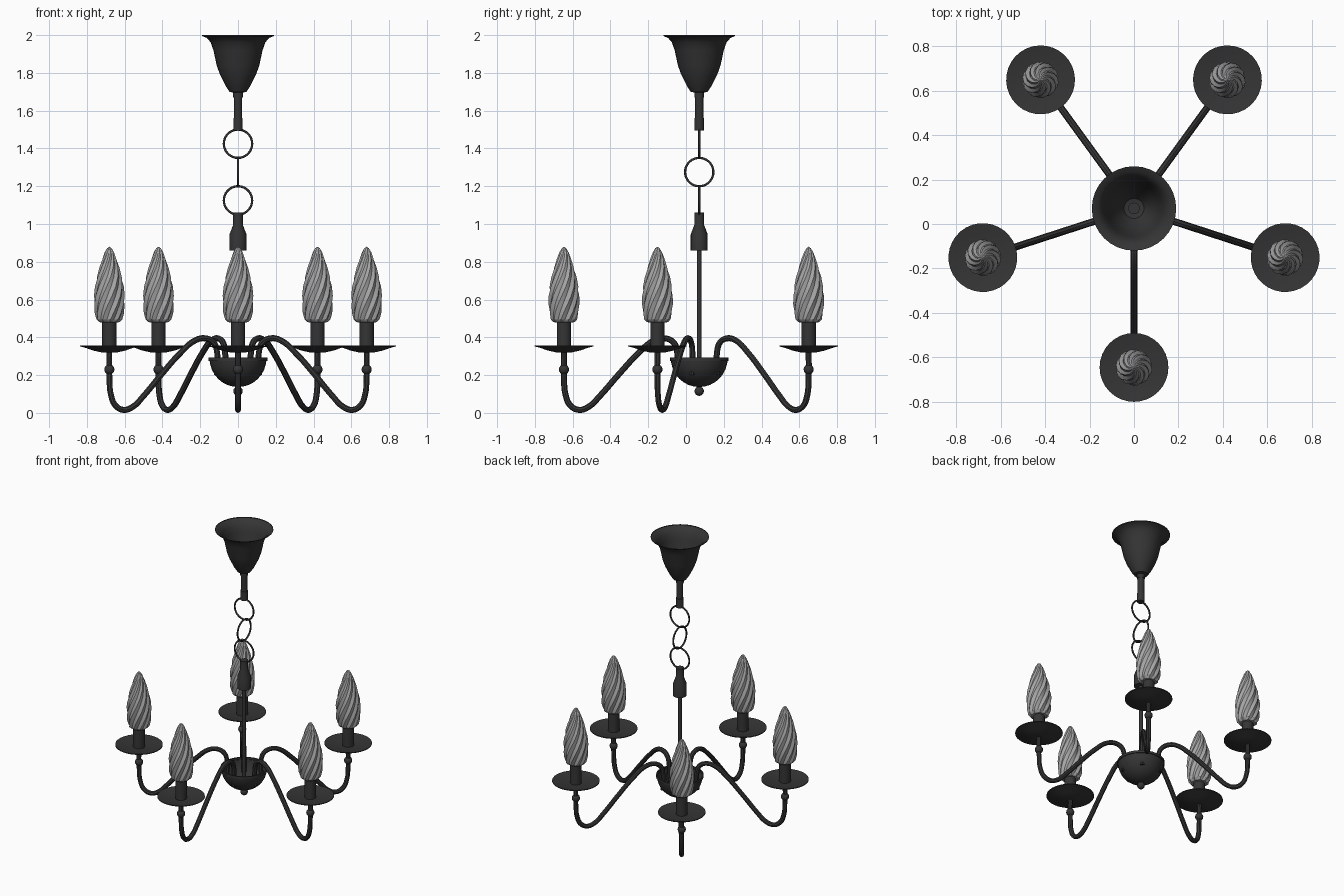
import bpy, bmesh, math
from mathutils import Matrix

if "Cube" in bpy.data.objects:
    bpy.data.objects.remove(bpy.data.objects["Cube"])

CY = 0.07      # y of the central axis
REACH = 0.716  # distance from the axis to each lamp


def material(name, c):
    m = bpy.data.materials.new(name)
    m.diffuse_color = (c, c, c, 1)
    m.use_nodes = True
    m.node_tree.nodes["Principled BSDF"].inputs["Base Color"].default_value = m.diffuse_color
    return m


metal = material("dark_metal", 0.035)
glass = material("grey_glass", 0.38)


def add(name, mesh, matrix, mat, angle=35):
    ob = bpy.data.objects.new(name, mesh)
    bpy.context.collection.objects.link(ob)
    ob.matrix_world = matrix
    if not mesh.materials:
        mesh.materials.append(mat)
        bpy.ops.object.select_all(action='DESELECT')
        ob.select_set(True)
        bpy.context.view_layer.objects.active = ob
        bpy.ops.object.shade_smooth_by_angle(angle=math.radians(angle))
    return ob


def lathe(name, profile, n=32, flutes=0, depth=0.0, twist=0.0):
    """Revolve (r, z) points from bottom to top; optional twisted flutes."""
    bm = bmesh.new()
    z0, z1 = profile[0][1], profile[-1][1]
    rings = []
    for r, z in profile:
        if r == 0:
            rings.append([bm.verts.new((0, 0, z))] * n)
            continue
        ring = []
        for i in range(n):
            a = math.tau * i / n
            k = 1 - depth * (0.5 - 0.5 * math.cos(flutes * a))
            b = a + twist * (z - z0) / (z1 - z0)
            ring.append(bm.verts.new((k * r * math.cos(b), k * r * math.sin(b), z)))
        rings.append(ring)
    for lo, hi in zip(rings, rings[1:]):
        for i in range(n):
            j = (i + 1) % n
            bm.faces.new(list(dict.fromkeys((lo[i], lo[j], hi[j], hi[i]))))
    me = bpy.data.meshes.new(name)
    bm.to_mesh(me)
    bm.free()
    return me


def ball(r, z, n=8):
    return [(r * math.sin(math.pi * i / n), z - r * math.cos(math.pi * i / n))
            for i in range(1, n)]


axis = Matrix.Translation((0, CY, 0))

# Open ceiling bell with its stem
add("ceiling_canopy", lathe("ceiling_canopy", [
    (0, 1.69), (0.045, 1.70), (0.065, 1.73), (0.095, 1.79), (0.113, 1.84), (0.13, 1.92),
    (0.145, 1.962), (0.165, 1.985), (0.19, 1.995), (0.19, 2.0)]), axis, metal)
add("ceiling_stem", lathe("ceiling_stem", [
    (0, 1.495), (0.025, 1.495), (0.025, 1.56), (0.022, 1.56), (0.022, 1.67),
    (0.026, 1.67), (0.026, 1.71), (0, 1.71)], 20), axis, metal)

# Chain links, alternately turned by a quarter
for i, z in enumerate((1.425, 1.275, 1.125)):
    rot = (math.pi / 2, 0, 0) if i != 1 else (0, math.pi / 2, 0)
    bpy.ops.mesh.primitive_torus_add(location=(0, CY, z), rotation=rot, major_radius=0.075,
                                     minor_radius=0.006, major_segments=36, minor_segments=8)
    link = bpy.context.object
    link.name = "chain_link"
    link.data.materials.append(metal)
    bpy.ops.object.shade_smooth()

# Coupling, centre rod, open bowl and finial
add("rod_coupling", lathe("rod_coupling", [
    (0, 0.86), (0.045, 0.86), (0.045, 0.945), (0.026, 0.995), (0.026, 1.06), (0, 1.06)], 20),
    axis, metal)
add("centre_rod", lathe("centre_rod", [(0, 0.14), (0.013, 0.14), (0.013, 0.87), (0, 0.87)], 16),
    axis, metal)
bowl = [(0, 0.137)] + [(0.15 * math.sin(t * math.pi / 16), 0.287 - 0.15 * math.cos(t * math.pi / 16))
                       for t in range(1, 8)]
add("bowl", lathe("bowl", bowl + [(0.15, 0.275), (0.155, 0.275), (0.155, 0.292), (0.147, 0.292)]),
    axis, metal)
add("finial", lathe("finial", [(0, 0.09)] + ball(0.025, 0.115) + [(0.012, 0.142), (0, 0.142)], 20),
    axis, metal)

# Curved arm, drawn in the radial plane
path = [(0.118, 0.2), (0.118, 0.33), (0.138, 0.375), (0.185, 0.395), (0.24, 0.383), (0.32, 0.318),
        (0.425, 0.205), (0.53, 0.085), (0.58, 0.036), (0.635, 0.016), (0.68, 0.037),
        (0.706, 0.09), (0.716, 0.2), (0.716, 0.33)]
cu = bpy.data.curves.new("arm", 'CURVE')
cu.dimensions = '3D'
cu.bevel_depth = 0.016
cu.bevel_resolution = 2
cu.use_fill_caps = True
sp = cu.splines.new('BEZIER')
sp.resolution_u = 5
sp.bezier_points.add(len(path) - 1)
for p, (r, z) in zip(sp.bezier_points, path):
    p.co = (r, 0, z)
    p.handle_left_type = p.handle_right_type = 'AUTO'
tmp = bpy.data.objects.new("arm_path", cu)
bpy.context.collection.objects.link(tmp)
bpy.context.view_layer.update()
arm = bpy.data.meshes.new_from_object(tmp.evaluated_get(bpy.context.evaluated_depsgraph_get()))
bpy.data.objects.remove(tmp)
arm.materials.clear()

# Lamp meshes, shared by all arms
knob = lathe("arm_knob", [(0, 0.203)] + ball(0.027, 0.23) + [(0, 0.257)], 16)
dish = lathe("drip_dish", [(0, 0.318), (0.04, 0.32), (0.085, 0.33), (0.125, 0.344), (0.155, 0.352),
                           (0.155, 0.357), (0.12, 0.35), (0.06, 0.342), (0, 0.34)])
socket = lathe("candle_socket", [(0, 0.335), (0.038, 0.335), (0.038, 0.485), (0, 0.485)], 24)
bulb = lathe("flame_bulb", [
    (0, 0.478), (0.055, 0.48), (0.07, 0.495), (0.078, 0.53), (0.082, 0.575), (0.082, 0.62),
    (0.077, 0.67), (0.067, 0.72), (0.053, 0.77), (0.038, 0.815), (0.025, 0.85),
    (0.012, 0.872), (0, 0.88)], 40, flutes=10, depth=0.13, twist=math.radians(130))

for i in range(5):
    m = axis @ Matrix.Rotation(-math.pi / 2 + i * math.tau / 5, 4, 'Z')
    end = m @ Matrix.Translation((REACH, 0, 0))
    add("arm", arm, m, metal)
    add("arm_knob", knob, end, metal)
    add("drip_dish", dish, end, metal)
    add("candle_socket", socket, end, metal)
    add("flame_bulb", bulb, end, glass, 20)
